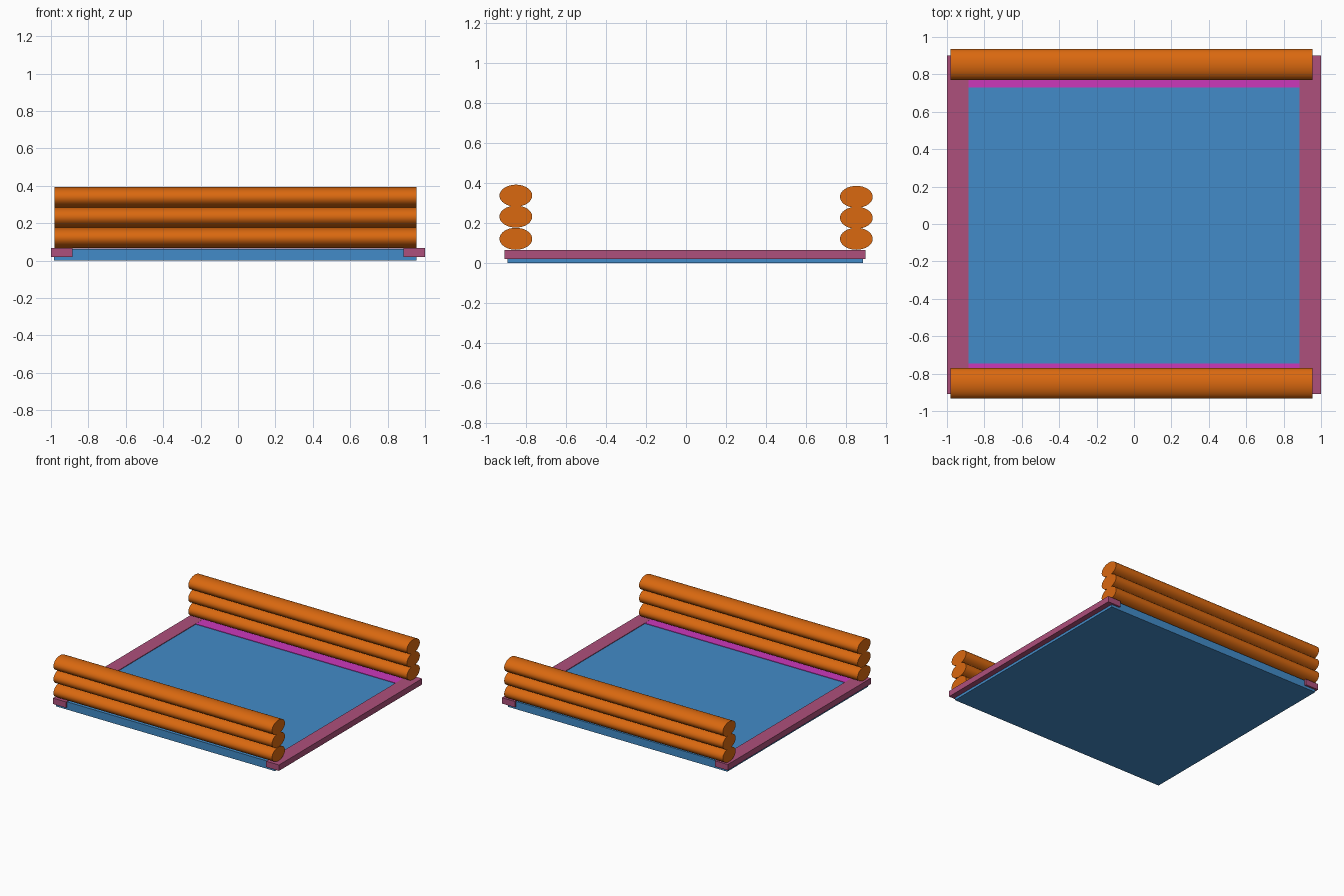
import bpy, math

if "Cube" in bpy.data.objects:
    bpy.data.objects.remove(bpy.data.objects["Cube"])


def material(name, rgb):
    m = bpy.data.materials.new(name)
    m.diffuse_color = (*rgb, 1)
    m.use_nodes = True
    m.node_tree.nodes["Principled BSDF"].inputs["Base Color"].default_value = m.diffuse_color
    return m


BLUE = material("blue", (0.055, 0.26, 0.58))
PINK = material("rose", (0.42, 0.08, 0.20))
MAGENTA = material("magenta", (0.60, 0.04, 0.50))
ORANGE = material("orange", (0.70, 0.14, 0.005))


def box(name, x, y, z, mat):
    bpy.ops.mesh.primitive_cube_add(
        size=1, location=[(a + b) / 2 for a, b in (x, y, z)])
    o = bpy.context.object
    o.name = name
    o.scale = [b - a for a, b in (x, y, z)]
    bpy.ops.object.transform_apply(location=False, rotation=False, scale=True)
    o.data.materials.append(mat)


def log(name, y, z):
    # Oval log lying along x
    bpy.ops.mesh.primitive_cylinder_add(
        vertices=32, radius=1, depth=1.935,
        location=(-0.0125, y, z), rotation=(0, math.pi / 2, 0))
    o = bpy.context.object
    o.name = name
    o.scale = (0.055, 0.082, 1)
    bpy.ops.object.transform_apply(location=False, rotation=True, scale=True)
    o.data.materials.append(ORANGE)
    bpy.ops.object.shade_smooth_by_angle(angle=math.radians(40))


# Floor slab
box("floor", (-0.985, 0.955), (-0.895, 0.885), (0, 0.062), BLUE)

# Side rails
box("left_rail", (-1, -0.885), (-0.91, 0.90), (0.02, 0.067), PINK)
box("right_rail", (0.885, 1), (-0.91, 0.90), (0.02, 0.067), PINK)

# Cross rails under the log walls
box("front_rail", (-0.885, 0.885), (-0.86, -0.745), (0.02, 0.066), MAGENTA)
box("back_rail", (-0.885, 0.885), (0.73, 0.845), (0.02, 0.066), MAGENTA)

# Stacked log walls
for i, z in enumerate((0.122, 0.233, 0.338)):
    log(f"front_log_{i + 1}", -0.852, z)
    log(f"back_log_{i + 1}", 0.853, z - 0.006 * (i > 0))
